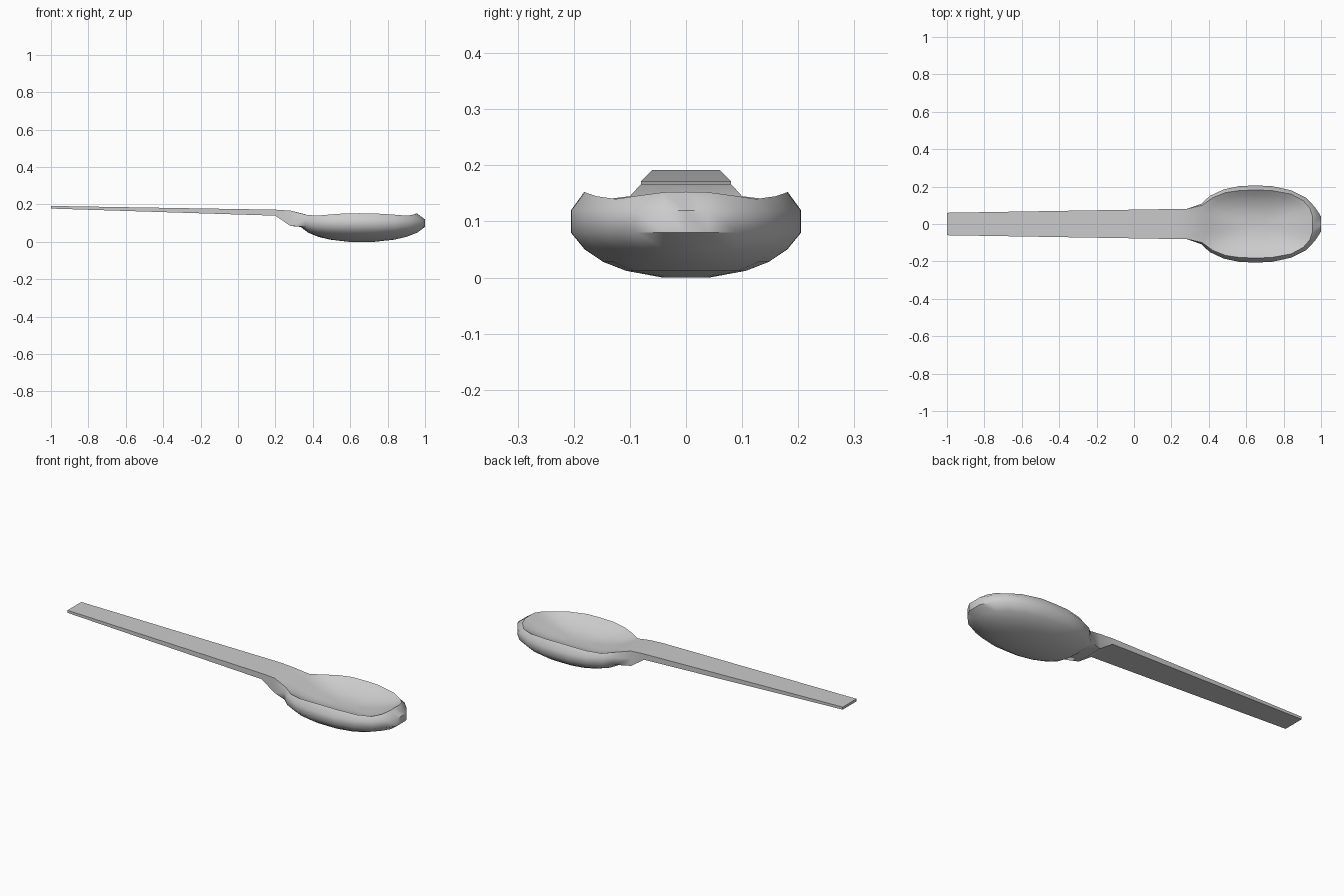
import bpy, bmesh

cube = bpy.data.objects.get("Cube")
if cube:
    bpy.data.objects.remove(cube, do_unlink=True)

metal = bpy.data.materials.new("light grey metal")
metal.use_nodes = True
GREY = (0.6, 0.6, 0.6, 1)
metal.diffuse_color = GREY
metal.node_tree.nodes["Principled BSDF"].inputs["Base Color"].default_value = GREY

bm = bmesh.new()
CENTRE = 0.66
FLOOR = 0.088


def add_ring(points):
    return [bm.verts.new(p) for p in points]


def bridge(a, b, skip=()):
    """Join two equal closed rings with quads, leaving out the skipped segments."""
    n = len(a)
    for i in range(n):
        j = (i + 1) % n
        if i not in skip:
            bm.faces.new((a[i], a[j], b[j], b[i]))


def mirrored(half):
    """Complete a half outline whose first and last points lie on y = 0."""
    return half + [(x, -y, z) for x, y, z in half[-2:0:-1]]


def belly_ring(s, z):
    return add_ring([(CENTRE + (x - CENTRE) * s, y * s, z) for x, y, _ in side])


def hollow_ring(s):
    return add_ring([(CENTRE + (x - CENTRE) * s, y * s, FLOOR + (z - FLOOR) * s ** 2.5)
                     for x, y, z in lip])


# Bowl: outer belly, raised wavy lip and shallow hollow
lip = mirrored([(.36, 0, .147), (.36, .05, .147), (.365, .1, .145), (.42, .14, .14),
                (.49, .168, .146), (.57, .18, .152), (.65, .181, .153), (.73, .18, .152),
                (.84, .16, .145), (.905, .125, .14), (.94, .085, .146),
                (.955, .04, .152), (.955, 0, .153)])
side = mirrored([(.335, 0, .12), (.34, .05, .12), (.36, .108, .12), (.405, .15, .12),
                 (.48, .185, .12), (.57, .204, .12), (.65, .205, .12), (.73, .204, .12),
                 (.84, .18, .12), (.92, .14, .12), (.968, .09, .12),
                 (1, .04, .12), (1, 0, .12)])
belly = [belly_ring(s, z) for s, z in
         [(.2, 0), (.52, .012), (.72, .028), (.88, .05), (1, .08)]]
side_ring, lip_ring = add_ring(side), add_ring(lip)
hollow = [hollow_ring(s) for s in (.88, .72, .5, .25)]
neck_gap = [len(lip) - 2, len(lip) - 1, 0, 1]

for rings in (belly, [lip_ring] + hollow):
    for a, b in zip(rings, rings[1:]):
        bridge(a, b)
bridge(belly[-1], side_ring, neck_gap)
bridge(side_ring, lip_ring, neck_gap)
bm.faces.new(belly[0])
bm.faces.new(hollow[-1])

# Handle: tapered bar that deepens and flares into the open end of the bowl
ACROSS = (-1, -.5, 0, .5, 1)
handle = []
for x, w, lo, hi in [(-1, .06, .178, .192), (.2, .08, .14, .172), (.28, .08, .085, .167)]:
    handle.append(add_ring([(x, w * t, hi) for t in ACROSS]
                           + [(x, w, (lo + hi) / 2)]
                           + [(x, w * t, lo) for t in reversed(ACROSS)]
                           + [(x, -w, (lo + hi) / 2)]))
handle.append([lip_ring[i] for i in (-2, -1, 0, 1, 2)] + [side_ring[2]]
              + [belly[-1][i] for i in (2, 1, 0, -1, -2)] + [side_ring[-2]])
for a, b in zip(handle, handle[1:]):
    bridge(a, b)
bm.faces.new(handle[0])

# Crisp crease under the handle where the neck begins
under = handle[1][6:11]
for a, b in zip(under, under[1:]):
    bm.edges.get((a, b)).smooth = False

bmesh.ops.recalc_face_normals(bm, faces=bm.faces)
mesh = bpy.data.meshes.new("spoon")
bm.to_mesh(mesh)
bm.free()
mesh.materials.append(metal)
spoon = bpy.data.objects.new("spoon", mesh)
bpy.context.collection.objects.link(spoon)
bpy.ops.object.select_all(action='DESELECT')
spoon.select_set(True)
bpy.context.view_layer.objects.active = spoon
bpy.ops.object.shade_smooth_by_angle(angle=0.85)
